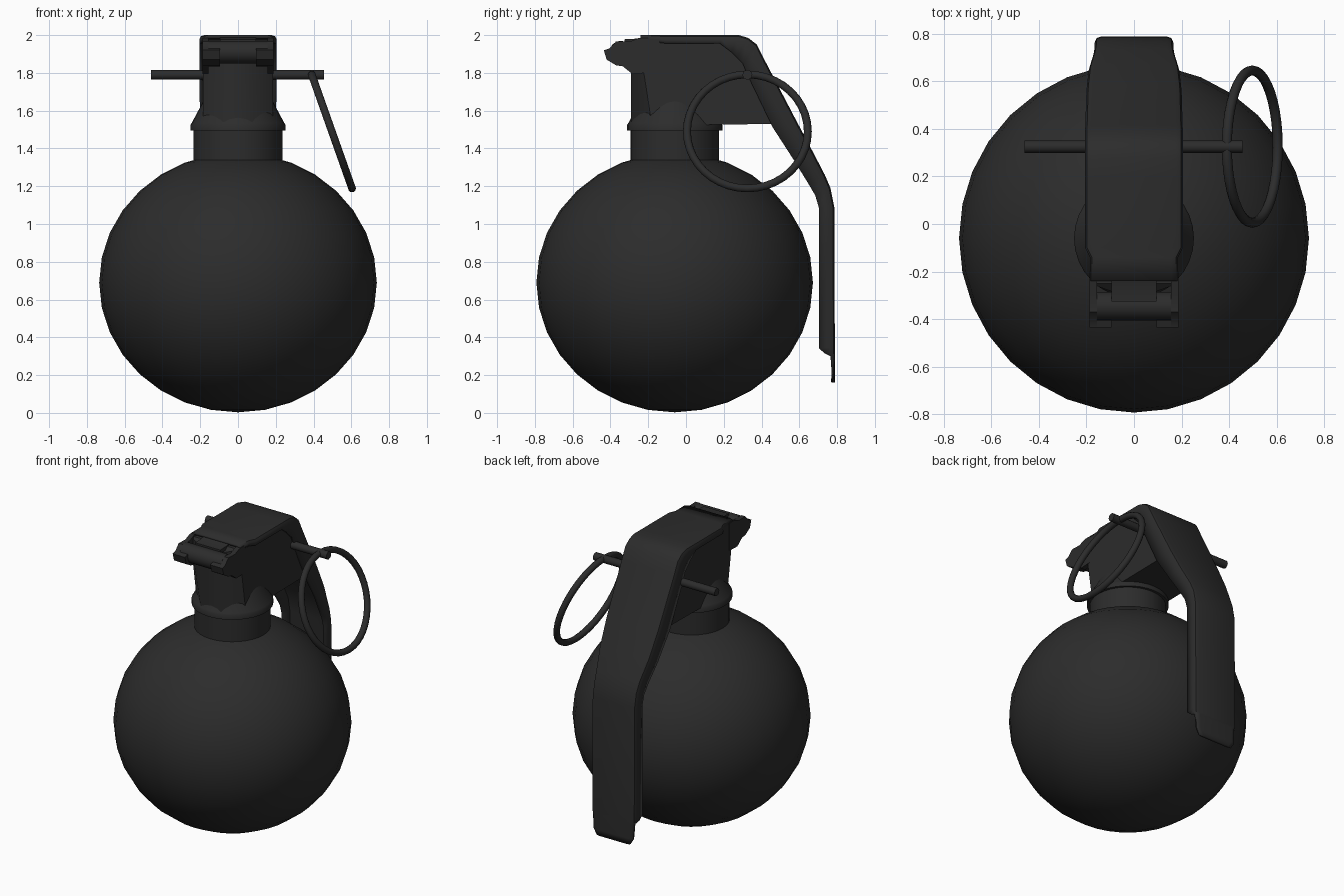
import bpy, bmesh, math

if "Cube" in bpy.data.objects:
    bpy.data.objects.remove(bpy.data.objects["Cube"])

mat = bpy.data.materials.new("dark_metal")
mat.diffuse_color = (0.025, 0.025, 0.025, 1)
mat.use_nodes = True
mat.node_tree.nodes["Principled BSDF"].inputs["Base Color"].default_value = mat.diffuse_color


def finish(ob, name, angle=35):
    ob.name = name
    ob.data.materials.append(mat)
    bpy.ops.object.select_all(action='DESELECT')
    ob.select_set(True)
    bpy.context.view_layer.objects.active = ob
    bpy.ops.object.shade_smooth_by_angle(angle=math.radians(angle))
    return ob


def from_bmesh(bm, name, angle=35):
    me = bpy.data.meshes.new(name)
    bm.to_mesh(me)
    bm.free()
    ob = bpy.data.objects.new(name, me)
    bpy.context.collection.objects.link(ob)
    return finish(ob, name, angle)


def prism(profile, x0, x1, name, front_chamfer=0.0):
    """Extrude a (y, z) outline from x0 to x1."""
    bm = bmesh.new()
    a = [bm.verts.new((x0, y, z)) for y, z in profile]
    b = [bm.verts.new((x1, y, z)) for y, z in profile]
    bm.faces.new(a)
    bm.faces.new(b[::-1])
    n = len(profile)
    for i in range(n):
        j = (i + 1) % n
        bm.faces.new((a[i], b[i], b[j], a[j]))
    bmesh.ops.recalc_face_normals(bm, faces=bm.faces)
    if front_chamfer:
        ymin = min(p[0] for p in profile)
        edges = [e for e in bm.edges if all(abs(v.co.y - ymin) < 1e-4 for v in e.verts)
                 and abs(e.verts[0].co.z - e.verts[1].co.z) > 0.1]
        bmesh.ops.bevel(bm, geom=edges, offset=front_chamfer, segments=1, affect='EDGES')
    return from_bmesh(bm, name)


def lathe(profile, cy, name, sides=32):
    """Spin an (r, z) outline around the vertical axis at y = cy."""
    bm = bmesh.new()
    rings = []
    for r, z in profile:
        rings.append([bm.verts.new((r * math.cos(math.tau * k / sides),
                                    cy + r * math.sin(math.tau * k / sides), z)) for k in range(sides)])
    for lo, hi in zip(rings, rings[1:]):
        for k in range(sides):
            m = (k + 1) % sides
            bm.faces.new((lo[k], lo[m], hi[m], hi[k]))
    bm.faces.new(rings[0][::-1])
    bm.faces.new(rings[-1])
    return from_bmesh(bm, name)


def rod(x0, x1, y, z, r, name, sides=16):
    bpy.ops.mesh.primitive_cylinder_add(vertices=sides, radius=r, depth=x1 - x0,
                                        location=((x0 + x1) / 2, y, z), rotation=(0, math.pi / 2, 0))
    return finish(bpy.context.object, name)


# Round body
bpy.ops.mesh.primitive_uv_sphere_add(segments=32, ring_count=16, location=(0, -0.06, 0.69))
body = bpy.context.object
body.scale = (0.735, 0.732, 0.687)
finish(body, "body")

# Neck, collar and the cone flaring into the head
lathe([(0.235, 1.25), (0.235, 1.495), (0.252, 1.495), (0.252, 1.525),
       (0.245, 1.535), (0.205, 1.61), (0.17, 1.68)], -0.06, "neck_collar")

# Head block with chamfered front corners
prism([(-0.29, 1.52), (-0.29, 1.94), (-0.25, 1.975), (0.27, 1.98), (0.34, 1.95),
       (0.39, 1.86), (0.47, 1.53)], -0.185, 0.185, "head_block", 0.11)

# Safety lever: (outer y, z, skirt edge y, z, half width)
stations = [
    (-0.24, 2.00, -0.24, 1.965, 0.185), (-0.14, 2.00, -0.14, 1.96, 0.185),
    (-0.10, 2.00, -0.10, 1.955, 0.205), (0.20, 2.00, 0.18, 1.955, 0.205),
    (0.28, 2.00, 0.24, 1.91, 0.205), (0.33, 1.985, 0.27, 1.88, 0.205),
    (0.375, 1.95, 0.30, 1.85, 0.205), (0.415, 1.87, 0.33, 1.78, 0.205),
    (0.585, 1.545, 0.46, 1.51, 0.20), (0.67, 1.385, 0.57, 1.34, 0.19),
    (0.735, 1.26, 0.65, 1.21, 0.170), (0.765, 1.19, 0.685, 1.15, 0.165),
    (0.785, 1.09, 0.705, 1.08, 0.165), (0.788, 0.35, 0.705, 0.34, 0.165),
    (0.788, 0.32, 0.735, 0.315, 0.165), (0.788, 0.30, 0.765, 0.30, 0.155),
    (0.788, 0.20, 0.772, 0.20, 0.150), (0.788, 0.16, 0.772, 0.16, 0.125)]
bm = bmesh.new()
rows = []
for oy, oz, iy, iz, w in stations:
    t = min(0.5, 0.025 / math.hypot(iy - oy, iz - oz))
    half = [(w, 1), (w, t), (w - 0.008, t * 0.3), (w - 0.028, 0)]
    section = [(-x, s) for x, s in half] + half[::-1]
    rows.append([bm.verts.new((x, oy + (iy - oy) * s, oz + (iz - oz) * s)) for x, s in section])
for r0, r1 in zip(rows, rows[1:]):
    for k in range(len(r0) - 1):
        bm.faces.new((r0[k], r0[k + 1], r1[k + 1], r1[k]))
lever = from_bmesh(bm, "safety_lever")
solid = lever.modifiers.new("thickness", 'SOLIDIFY')
solid.thickness = 0.018
solid.offset = -1

# Hinge at the front: barrel, lever tab and two hooked side brackets
rod(-0.155, 0.155, -0.345, 1.91, 0.06, "hinge_barrel")
prism([(-0.22, 1.995), (-0.25, 1.982), (-0.325, 1.978), (-0.325, 1.955), (-0.22, 1.955)],
      -0.095, 0.095, "hinge_tab")
hook = [(-0.25, 1.985), (-0.30, 1.965), (-0.37, 1.967), (-0.405, 1.93), (-0.435, 1.92),
        (-0.42, 1.87), (-0.37, 1.84), (-0.335, 1.835), (-0.285, 1.795), (-0.20, 1.80), (-0.20, 1.985)]
lip = [(-0.405, 1.93), (-0.435, 1.92), (-0.42, 1.87), (-0.37, 1.84), (-0.335, 1.835), (-0.38, 1.87)]
for side, s in (("left", -1), ("right", 1)):
    prism(hook, *sorted((s * 0.155, s * 0.187)), "hinge_bracket_" + side)
    prism(lip, *sorted((s * 0.095, s * 0.16)), "hinge_lip_" + side)

# Pull pin and its tilted ring
rod(-0.46, 0.455, 0.325, 1.79, 0.026, "pull_pin", 12)
bpy.ops.mesh.primitive_torus_add(major_segments=40, minor_segments=10, major_radius=0.32,
                                 minor_radius=0.021, location=(0.497, 0.325, 1.49),
                                 rotation=(0, math.radians(70.5), 0))
finish(bpy.context.object, "pull_ring", 60)
